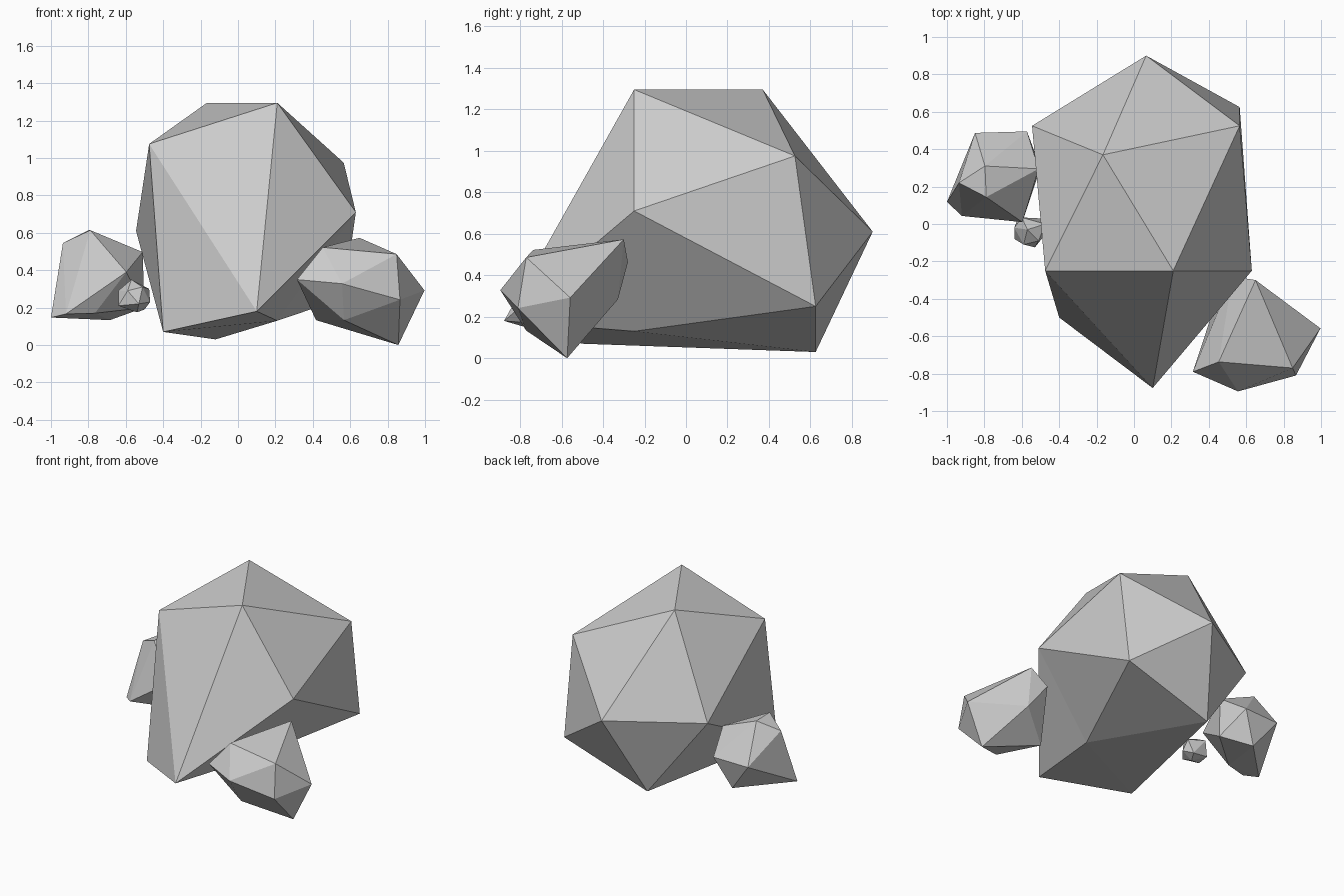
import bpy, bmesh


def rock(name, tip, ring_a, ring_b, tail):
    """Distorted icosahedron: two opposite poles and two staggered five-point rings.
    ring_b[i] sits between ring_a[i] and ring_a[i + 1]."""
    bm = bmesh.new()
    t, e = bm.verts.new(tip), bm.verts.new(tail)
    a = [bm.verts.new(p) for p in ring_a]
    b = [bm.verts.new(p) for p in ring_b]
    for i in range(5):
        j = (i + 1) % 5
        for tri in ((t, a[i], a[j]), (a[i], b[i], a[j]),
                    (a[j], b[i], b[j]), (e, b[j], b[i])):
            bm.faces.new(tri)
    bmesh.ops.recalc_face_normals(bm, faces=bm.faces)
    mesh = bpy.data.meshes.new(name)
    bm.to_mesh(mesh)
    bm.free()
    bpy.context.collection.objects.link(bpy.data.objects.new(name, mesh))


# Main boulder
rock("large_boulder", (-.166, .37, 1.295),
     [(.065, .9, .61), (-.545, .525, .61), (-.475, -.25, 1.075), (.21, -.25, 1.295), (.565, .525, .975)],
     [(-.12, .625, .03), (-.4, -.5, .07), (.1, -.877, .18), (.63, -.25, .71), (.565, .625, .25)],
     (.21, -.25, .13))

# Front right rock
rock("right_rock", (.556, -.895, .328),
     [(.315, -.79, .35), (.453, -.737, .522), (.848, -.77, .486), (.866, -.81, .242), (.567, -.77, .133)],
     [(.527, -.28, .463), (.65, -.3, .573), (.997, -.558, .292), (.857, -.573, 0), (.417, -.48, .133)],
     (.655, -.328, .284))

# Left rock
rock("left_rock", (-.79, .144, .614),
     [(-.797, .31, .615), (-.936, .22, .545), (-.92, .043, .166), (-.597, .01, .39), (-.51, .295, .497)],
     [(-.85, .487, .35), (-1, .118, .147), (-.765, .08, .17), (-.5, .3, .2), (-.572, .495, .356)],
     (-.685, .434, .133))

# Pebble beside the left rock
rock("pebble", (-.57, -.03, .35),
     [(-.64, -.02, .29), (-.59, -.11, .29), (-.51, -.09, .31), (-.475, 0, .3), (-.6, .035, .32)],
     [(-.64, -.08, .21), (-.53, -.125, .22), (-.47, -.05, .23), (-.5, .03, .19), (-.625, .02, .21)],
     (-.54, -.04, .175))
